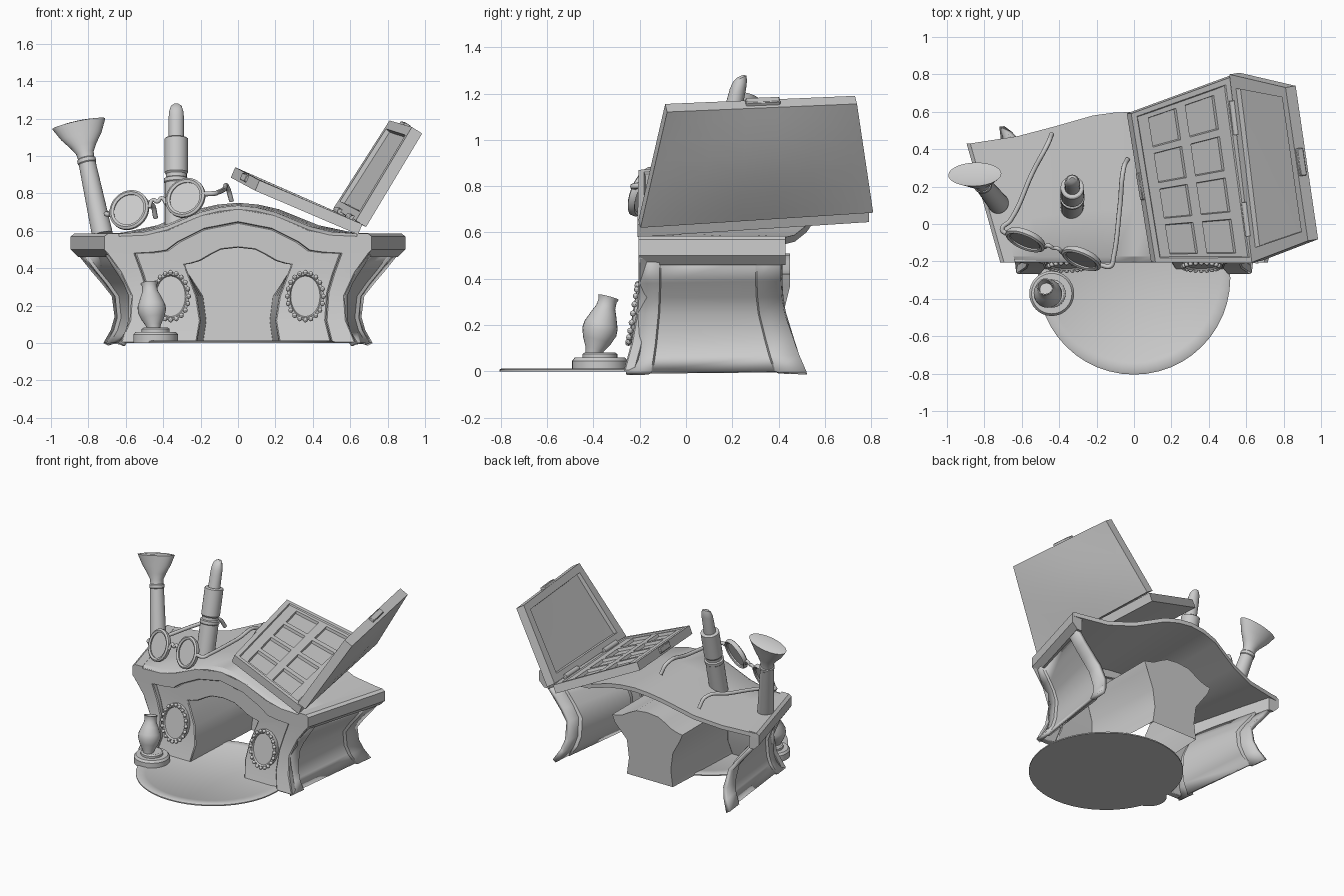
import bpy, bmesh, math
from mathutils import Vector as V, Matrix

if "Cube" in bpy.data.objects:
    bpy.data.objects.remove(bpy.data.objects["Cube"])


def obj(name, verts, faces, solid=0, bevel=0):
    me = bpy.data.meshes.new(name)
    me.from_pydata([tuple(v) for v in verts], [], faces)
    bm = bmesh.new()
    bm.from_mesh(me)
    bmesh.ops.recalc_face_normals(bm, faces=bm.faces)
    bm.to_mesh(me)
    bm.free()
    o = bpy.data.objects.new(name, me)
    bpy.context.collection.objects.link(o)
    if solid:
        m = o.modifiers.new("solid", 'SOLIDIFY')
        m.thickness, m.offset = solid, -1
    if bevel:
        m = o.modifiers.new("bevel", 'BEVEL')
        m.width, m.segments, m.limit_method = bevel, 1, 'ANGLE'
    return o


def loft(name, rows, closed=False, caps=False, **kw):
    """Skin a list of equally long point rows."""
    n = len(rows[0])
    verts = [p for r in rows for p in r]
    faces = []
    for i in range(len(rows) - 1):
        for j in range(n if closed else n - 1):
            k = (j + 1) % n
            faces.append((i*n + j, i*n + k, (i+1)*n + k, (i+1)*n + j))
    if caps:
        faces += [tuple(range(n)), tuple(range((len(rows)-1)*n, len(rows)*n))]
    return obj(name, verts, faces, **kw)


def lathe(name, prof, p0, p1, n=24):
    """Turned shape along p0-p1; profile entries (radius, distance[, y scale])."""
    p0, p1 = V(p0), V(p1)
    mat = Matrix.Translation(p0) @ (V((0, 0, 1)).rotation_difference(p1 - p0)).to_matrix().to_4x4()
    rows = []
    for q in prof:
        sy = q[2] if len(q) > 2 else 1
        rows.append([mat @ V((q[0]*math.cos(2*math.pi*i/n), sy*q[0]*math.sin(2*math.pi*i/n), q[1]))
                     for i in range(n)])
    return loft(name, rows, True, True)


def tube(name, pts, r):
    cu = bpy.data.curves.new(name, 'CURVE')
    cu.dimensions, cu.bevel_depth, cu.bevel_resolution, cu.resolution_u = '3D', r, 2, 6
    cu.use_fill_caps = True
    s = cu.splines.new('BEZIER')
    s.bezier_points.add(len(pts) - 1)
    for b, p in zip(s.bezier_points, pts):
        b.co = p
        b.handle_left_type = b.handle_right_type = 'AUTO'
    o = bpy.data.objects.new(name, cu)
    bpy.context.collection.objects.link(o)


def flare(z):
    return max(0, (0.4 - z) / 0.4) ** 2


def mirrored(pts):
    return pts + [(-p[0], *p[1:]) for p in reversed(pts[:-1])]


# front frame, recessed panel and knee-hole outlines (left half, x z)
outer = mirrored([(-.63, 0), (-.58, .12), (-.57, .25), (-.63, .38), (-.71, .49), (-.715, .57),
                  (-.5, .58), (-.38, .605), (-.2, .685), (0, .72)])
inner = mirrored([(-.50, 0), (-.47, .12), (-.48, .27), (-.51, .37), (-.55, .48), (-.45, .485),
                  (-.38, .495), (-.32, .54), (-.18, .61), (0, .645)])
hole = mirrored([(-.22, 0), (-.20, .12), (-.22, .25), (-.265, .37), (-.285, .42), (-.25, .425),
                 (-.2, .44), (-.14, .475), (-.09, .5), (0, .51)])


def front_strip(name, a, b, y, depth):
    rows = []
    for (ax, az), (bx, bz) in zip(a, b):
        fa, fb = y - .065*flare(az), y - .065*flare(bz)
        rows.append([(ax, fa, az), (bx, fb, bz), (bx, fb + depth, bz), (ax, fa + depth, az)])
    loft(name, rows, True, True, bevel=.006)


front_strip("front_frame", outer, inner, -.205, .05)
front_strip("front_panel", inner, hole, -.178, .02)

# knee-hole tunnel with closed back
rows = []
for t in (0, .35, .7, 1):
    rows.append([(x*(1 - .15*t*(z < .3)), -.17 + .59*t - .065*flare(z)*(1 - t) + .03*t*(z > .35), z)
                 for x, z in hole])
tunnel = loft("knee_hole", rows)
bm = bmesh.new()
bm.from_mesh(tunnel.data)
bm.verts.ensure_lookup_table()
n = len(hole)
bm.faces.new(bm.verts[3*n:4*n])
bm.to_mesh(tunnel.data)
bm.free()

# side walls with recessed panel, and chunky end rims
sf = [(.63, 0), (.59, .06), (.575, .12), (.57, .25), (.595, .32), (.63, .38), (.70, .49)]
sb = [(.72, 0), (.68, .07), (.66, .14), (.675, .25), (.73, .32), (.79, .39), (.87, .49)]
rim = [(.06, .025), (.0, .025), (-.02, .01), (-.02, -.06), (.02, -.1), (.06, -.1)]
for s, side in ((-1, "left"), (1, "right")):
    rows = []
    for t, d in ((0, 0), (.14, 0), (.15, .02), (.82, .02), (.83, 0), (1, 0)):
        row = []
        for (a, z), (b, z2) in zip(sf, sb):
            y0, y1 = -.2 - .06*flare(z), .41 + .11*flare(z)
            row.append((s*(a + (b - a)*t - d), y0 + (y1 - y0)*t, z + (z2 - z)*t))
        rows.append(row)
    w = loft(side + "_wall", rows if s > 0 else rows[::-1], solid=.03)
    loft(side + "_rim", [[(s*(x - dx), y, .56 + dz) for dx, dz in rim]
                         for x, y in ((.695, -.205), (.875, .43))], True, True)

# arched table top
top = mirrored([(-.70, .58, -.88, .43, .58), (-.5, .595, -.62, .47, .59), (-.38, .625, -.43, .52, .63),
                (-.2, .70, -.22, .58, .715), (-.1, .725, -.11, .595, .74), (0, .735, 0, .60, .75)])
top = [(a[0], a[1], (-1 if i < 5 else 1)*abs(a[2]), a[3], a[4]) for i, a in enumerate(top)]
rows = []
for xf, zf, xb, yb, zb in top:
    rows.append([(xf, -.205, zf - .02), (xf, -.175, zf)] +
                [(xf + (xb-xf)*t, -.2 + (yb+.2)*t, zf + (zb-zf)*t) for t in (.35, .7, 1)] +
                [(xb, yb, zb - .03), (xf, -.2, zf - .04)])
loft("table_top", rows, True, True)

# oval mirrors ringed with beads
for s, side in ((-1, "left"), (1, "right")):
    def ov(r, a, dy):
        z = .25 + (.03 + r)*math.sin(a)
        return (s*.36 + r*math.cos(a), -.2 - .16*(.38 - z) + dy, z)
    angs = [2*math.pi*i/32 for i in range(32)]
    loft(side + "_oval", [[ov(r, a, d) for a in angs] for r, d in
                          ((.1, .04), (.1, -.005), (.084, -.01), (.078, .0))], True, True)
    bm = bmesh.new()
    for i in range(20):
        bmesh.ops.create_uvsphere(bm, u_segments=10, v_segments=6, radius=.013,
                                  matrix=Matrix.Translation(ov(.097, 2*math.pi*i/20, -.008)))
    me = bpy.data.meshes.new(side + "_beads")
    bm.to_mesh(me)
    bm.free()
    bpy.context.collection.objects.link(bpy.data.objects.new(side + "_beads", me))

# round rug and small seat
lathe("rug", [(.515, 0), (.515, .008), (.505, .013), (.455, .013), (.45, .010)], (0, -.29, 0), (0, -.29, 1), 48)
lathe("seat_base", [(.12, .0), (.12, .045), (.108, .06), (.075, .06), (.075, .075), (.065, .082)],
      (-.44, -.372, 0), (-.44, -.372, 1), 32)
lathe("seat_body", [(.03, -.02), (.04, .02), (.062, .06), (.076, .1), (.074, .13), (.055, .18), (.042, .21),
                    (.04, .24), (.046, .255), (.04, .255), (.034, .2)],
      (-.45, -.40, .075), (-.475, -.335, .32))

# brush with flattened fan of bristles
lathe("brush", [(.056, 0), (.046, .40), (.05, .405), (.05, .425), (.044, .43), (.047, .46, .9), (.07, .50, .7),
                (.11, .555, .5), (.145, .625, .45), (.10, .632, .45)],
      (-.725, .11, .58), (-.855, .27, 1.19), 28)

# lipstick
p0, p1 = V((-.33, .085, .62)), V((-.33, .235, 1.27))
lathe("lipstick_case", [(.062, 0), (.062, .24), (.066, .245), (.066, .265), (.056, .27), (.056, .29), (.063, .30),
                        (.063, .485), (.055, .49), (.042, .49)], p0, p1)
tip = lathe("lipstick_bullet", [(.041, .47), (.041, .60), (.038, .63), (.03, .652), (.015, .662)], p0, p1)
for v in tip.data.vertices:
    if v.co.z > 1.18:
        v.co.z += (v.co.y - .22) * .7

# spectacles
cl, cr = V((-.58, -.085, .71)), V((-.28, -.185, .775))
u = (cr - cl).normalized()
nrm = u.cross(V((-.1, .42, .9))).normalized()
v = nrm.cross(u)
for name, c in (("left_lens", cl), ("right_lens", cr)):
    ring = [(.086, .012), (.09, -.012), (.104, -.018), (.112, -.005), (.112, .01), (.1, .018), (.086, .012)]
    loft(name + "_rim", [[c + (u*math.cos(a) + v*math.sin(a))*r + nrm*h
                          for a in [2*math.pi*i/32 for i in range(32)]] for r, h in ring], True)
    lathe(name, [(.09, -.003), (.09, .003)], c, c + nrm, 32)
mid = (cl + cr) / 2
tube("bridge", [mid - u*.05 - v*.01, mid - u*.025 + v*.03, mid + v*.015, mid + u*.025 + v*.03, mid + u*.05 - v*.01], .011)
tube("left_temple", [cl - u*.11, (-.705, -.03, .69), (-.66, .02, .70), (-.54, .28, .73), (-.46, .43, .74), (-.44, .48, .67)], .013)
tube("right_temple", [cr + u*.11, (-.125, -.225, .80), (-.11, -.18, .805), (-.075, .1, .82), (-.055, .3, .83), (-.035, .345, .76)], .013)


def tray(name, c, us, vs, thick, depth, pans=(), pan_depth=0, bulge=0):
    """Slab over corners c (00, 10, 11, 01) with a sunk middle and optional pans."""
    c = [V(p) for p in c]
    nm = (c[1] - c[0]).cross(c[3] - c[0]).normalized()
    bm = bmesh.new()
    nu, nv = len(us), len(vs)

    def at(a, b):
        return (c[0]*(1-a) + c[1]*a)*(1-b) + (c[3]*(1-a) + c[2]*a)*b
    T = [[bm.verts.new(at(a, b)) for b in vs] for a in us]
    B = [[bm.verts.new(at(a, b) - nm*(thick + bulge*math.sin(math.pi*a)*math.sin(math.pi*b))) for b in vs] for a in us]
    F = {}
    for i in range(nu - 1):
        for j in range(nv - 1):
            F[i, j] = bm.faces.new((T[i][j], T[i+1][j], T[i+1][j+1], T[i][j+1]))
            bm.faces.new((B[i][j+1], B[i+1][j+1], B[i+1][j], B[i][j]))
    loop = ([(i, 0) for i in range(nu)] + [(nu-1, j) for j in range(1, nv)] +
            [(i, nv-1) for i in range(nu-2, -1, -1)] + [(0, j) for j in range(nv-2, 0, -1)])
    for (i, j), (k, l) in zip(loop, loop[1:] + loop[:1]):
        bm.faces.new((T[k][l], T[i][j], B[i][j], B[k][l]))
    bm.normal_update()
    mid = [f for (i, j), f in F.items() if 0 < i < nu-2 and 0 < j < nv-2]
    bmesh.ops.inset_region(bm, faces=mid, thickness=.006, depth=-depth)
    if pans:
        bmesh.ops.inset_individual(bm, faces=[F[p] for p in pans], thickness=.006, depth=-pan_depth)
    me = bpy.data.meshes.new(name)
    bm.to_mesh(me)
    bm.free()
    bpy.context.collection.objects.link(bpy.data.objects.new(name, me))
    return at, nm


# open palette: pan tray, mirrored lid, hinges and clasps
vs = [0, .03] + [x for k in range(4) for x in (.055 + k*.23, .055 + k*.23 + .19)] + [.97, 1]
at, nm = tray("palette_tray", [(.115, -.205, .87), (.665, -.21, .635), (.53, .79, .70), (-.015, .59, .94)],
              [0, .05, .16, .43, .52, .8, .92, 1], vs, .06, .008,
              [(i, j) for i in (2, 4) for j in (2, 4, 6, 8)], .02)
g = [0, .09, .25, .42, .58, .75, .91, 1]
at2, nm2 = tray("palette_lid", [(.63, -.205, .655), (.93, -.09, 1.155), (.81, .73, 1.19), (.51, .80, .72)],
                g, [0, .07, .25, .42, .58, .75, .93, 1], .065, .025, bulge=.022)
for k, t in enumerate((.14, .68)):
    a, b = at2(.0, t), at2(.0, t + .18)
    lathe("hinge_%d" % k, [(.018, 0), (.018, (b - a).length)], a, b, 12)


def clasp(name, f, nm, u0, u1):
    rows = [[f(q, t) - nm*d for q, d in ((u0, .005), (u1, .005), (u1, .045), (u0, .045))] for t in (.42, .6)]
    loft(name, rows, True, True, bevel=.004)


clasp("lid_clasp", at2, nm2, .98, 1.03)
clasp("tray_clasp", at, nm, -.02, .02)

# smooth shading with sharp edges kept
bpy.ops.object.select_all(action='DESELECT')
for o in bpy.context.scene.objects:
    if o.type == 'MESH':
        o.select_set(True)
        bpy.context.view_layer.objects.active = o
bpy.ops.object.shade_smooth_by_angle(angle=math.radians(32))
